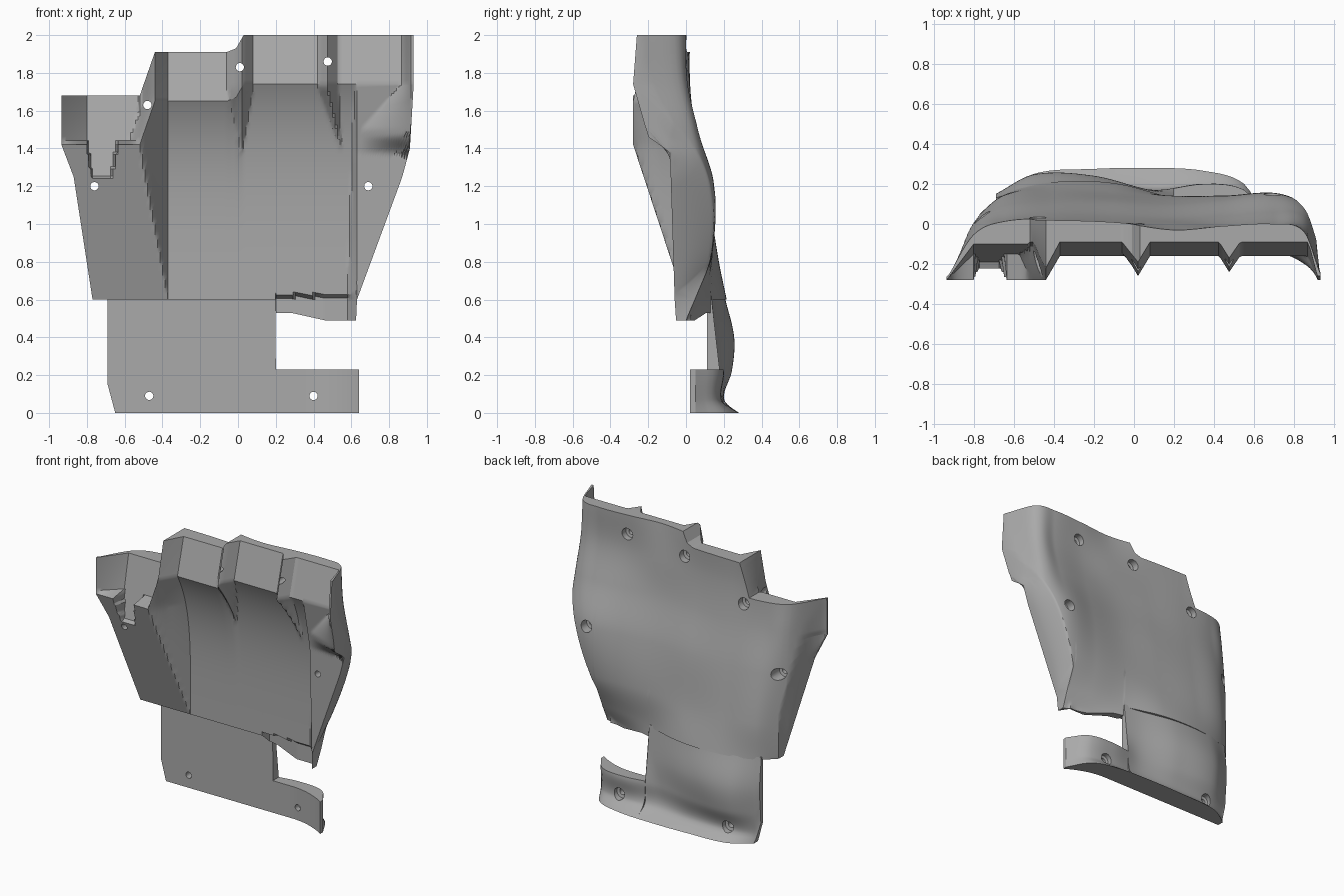
import bpy, bmesh, math

old = bpy.data.objects.get("Cube")
if old:
    bpy.data.objects.remove(old)

grey = bpy.data.materials.new("plain grey")
grey.use_nodes = True
grey.diffuse_color = (0.4, 0.4, 0.4, 1)
grey.node_tree.nodes["Principled BSDF"].inputs["Base Color"].default_value = (0.4, 0.4, 0.4, 1)


def clamp(v):
    return max(0.0, min(1.0, v))


def mix(a, b, t):
    return a + (b - a) * t


def linear(pts, x):
    """Straight-line profile through (x, value) points."""
    for (x0, v0), (x1, v1) in zip(pts, pts[1:]):
        if x <= x1:
            return mix(v0, v1, clamp((x - x0) / (x1 - x0)))
    return pts[-1][1]


def smooth(xs, vs, x):
    """Smooth curve through values at uneven stations."""
    x = max(xs[0], min(xs[-1], x))
    i = max(k for k in range(len(xs) - 1) if xs[k] <= x)

    def slope(k):
        a, b = max(k - 1, 0), min(k + 1, len(xs) - 1)
        return (vs[b] - vs[a]) / (xs[b] - xs[a])
    h = xs[i + 1] - xs[i]
    t = (x - xs[i]) / h
    return ((2*t**3 - 3*t*t + 1) * vs[i] + (t**3 - 2*t*t + t) * h * slope(i)
            + (3*t*t - 2*t**3) * vs[i + 1] + (t**3 - t*t) * h * slope(i + 1))


def skin(xs, zs, rows, x, z):
    return smooth(zs, [smooth(xs, r, x) for r in rows], z)


def slab(name, xs, levels, front, back):
    """Solid between a front and a back surface, made of upright columns."""
    bm = bmesh.new()
    grids = [[], []]
    for x in xs:
        cols = [[], []]
        for z in levels(x):
            f = front(x, z)
            b = max(back(x, z, f), f + 0.012)
            for side, y in enumerate((f, b)):
                cols[side].append(bm.verts.new((x, y, z)))
        for side in (0, 1):
            grids[side].append(cols[side])
    n, m = len(xs), len(grids[0][0])
    for g in grids:
        for i in range(n - 1):
            for j in range(m - 1):
                bm.faces.new((g[i][j], g[i + 1][j], g[i + 1][j + 1], g[i][j + 1]))
    rim = ([(i, 0) for i in range(n)] + [(n - 1, j) for j in range(1, m)]
           + [(i, m - 1) for i in range(n - 2, -1, -1)] + [(0, j) for j in range(m - 2, 0, -1)])
    for (i, j), (k, l) in zip(rim, rim[1:] + rim[:1]):
        bm.faces.new((grids[0][i][j], grids[0][k][l], grids[1][k][l], grids[1][i][j]))
    return finish(bm, name)


def finish(bm, name):
    bmesh.ops.recalc_face_normals(bm, faces=bm.faces)
    mesh = bpy.data.meshes.new(name)
    bm.to_mesh(mesh)
    bm.free()
    ob = bpy.data.objects.new(name, mesh)
    bpy.context.collection.objects.link(ob)
    mesh.materials.append(grey)
    return ob


def stations(lo, hi, step, extra):
    """Even columns, leaving out those that crowd the exact ones."""
    n = round((hi - lo) / step)
    even = [mix(lo, hi, i / n) for i in range(n + 1)]
    return sorted([x for x in even if all(abs(x - e) > .003 for e in extra)] + extra)


# Hand outline: lower and upper edge along x
LOW = [(-.935, 1.42), (-.87, 1.25), (-.77, .6), (.199, .6), (.2, .53), (.28, .53), (.46, .49),
       (.625, .49), (.63, .6), (.87, 1.25), (.91, 1.4), (.93, 1.74)]
TOP = [(-.52, 1.68), (-.44, 1.91), (-.06, 1.91), (-.01, 1.93), (.03, 2)]
BAND = .26


def hand_levels(x):
    lo, hi = linear(LOW, x), linear(TOP, x)
    mid = hi - BAND
    return [mix(lo, mid, j / 64) for j in range(65)] + [mix(mid, hi, j / 12) for j in range(1, 13)]


def ridge(y, x, centre, peak, left, right):
    d = x - centre
    w = left if d < 0 else right
    return mix(peak, y, abs(d) / w) if w > 0 and abs(d) < w else y


def hand_front(x, z):
    mid = linear(TOP, x) - BAND
    # palm floor, tab under the thumb and finger pads
    if z < .62 and x >= .2:
        y = mix(.07, .015, clamp((x - .2) / .25))
    elif z <= mid:
        y = -.01 - .15 * clamp((z - .6) / (mid - .6)) ** 4
    else:
        y = mix(-.16, -.09, (z - mid) / BAND)
    # outer flap with the notched finger rest above it
    crest = mix(-.37, -.52, clamp((z - .6) / .82))
    rest = -.19 + .21 * (z - 1.25)
    if z <= 1.4201 and x < -.37:
        flap = -.28 + (1.42 - z) / .82 * .27
        if z > 1.25 and abs(x + .72) < .05 + .17 * (z - 1.25):
            flap = max(flap, rest)
        y = flap if x <= crest else mix(flap, y, (x - crest) / (-.37 - crest))
    elif x < -.52:
        y = mix(rest, -.28, clamp((-.8 - x) / .135))
    # thumb side flap with the undercut step
    if x > .55:
        edge = linear([(.6, -.06), (1.38, -.085), (1.74, -.16)], z)
        wall = mix(.58, .62, clamp((z - .6) / 1.14))
        if z < 1.74:
            y = mix(y, edge, clamp((x - wall) / (.63 - wall)))
        if z > 1.38:
            outer = linear([(1.38, -.085), (1.46, -.2), (1.74, -.28), (2, -.26)], z)
            start = .65 if z < 1.5 else mix(.65, .87, clamp((z - 1.5) / .24))
            y = mix(y, outer, clamp((x - start) / (.915 - start)))
    # raised webs between the fingers
    if z > 1.42:
        c = mix(-.52, -.44, clamp((z - 1.42) / .23))
        y = ridge(y, x, c, -.28 + .06 * clamp((z - 1.65) / BAND), .06, -.37 - c)
    k = clamp((z - 1.37) / .35)
    y = ridge(y, x, .02, y - .1 * k, .08 * k, .06 * k)
    return ridge(y, x, mix(.55, .475, k), y - .08 * k, .05 * k, .055 * k)


HX = [-.93, -.8, -.65, -.4, -.1, .2, .45, .7, .85, .93]
HZ = [.5, .62, .85, 1.2, 1.5, 1.75, 2]
HAND = [[-.1, .0, .15, .23, .22, .13, .05, -.02, -.06, -.08],
        [-.1, .02, .145, .205, .2, .13, .09, .04, .0, -.06],
        [-.1, .02, .14, .165, .155, .14, .14, .13, .06, -.02],
        [-.2, .0, .09, .11, .11, .1, .12, .15, .1, .0],
        [-.26, -.03, .03, .05, .04, .03, .04, .06, .04, -.1],
        [-.26, -.06, .01, .02, .01, .0, -.01, .0, -.02, -.22],
        [-.26, -.06, .02, .02, .01, -.03, -.01, .0, -.04, -.25]]


def hand_back(x, z, f):
    y = skin(HX, HZ, HAND, x, z)
    if x < -.77 or x > .63:
        reach = .3 if x < 0 else .15
        y = mix(f, y, math.sqrt(clamp((z - linear(LOW, x)) / reach)))
    return y


hand = slab("hand_shell", stations(-.935, .93, .013,
            [-.935, -.87, -.8, -.77, -.52, -.44, -.37, -.06, .02, .03, .08, .199, .2, .475,
             .58, .625, .63, .65, .91, .93]), hand_levels, hand_front, hand_back)

# Wrist plate with the strap reaching out to one side
WX = [-.69, -.5, -.2, .1, .35, .55, .64]
WZ = [0, .07, .22, .4, .62]
WRIST = [[.13, .25, .275, .28, .265, .2, .05],
         [.13, .19, .2, .18, .19, .16, .05],
         [.14, .235, .225, .17, .2, .17, .05],
         [.15, .245, .24, .165, .15, .15, .05],
         [.13, .19, .2, .145, .12, .1, .05]]


def wrist_levels(x):
    lo = linear([(-.69, .15), (-.65, .0)], x)
    hi = linear([(.199, .62), (.2, .23)], x)
    return [mix(lo, hi, j / 32) for j in range(33)]


wrist = slab("wrist_plate", stations(-.69, .64, .03, [-.69, -.65, .199, .2, .6, .64]), wrist_levels,
             lambda x, z: .11 - .09 * clamp((x - .35) / .29) ** 2,
             lambda x, z, f: skin(WX, WZ, WRIST, x, z))


def drill(ob, spots):
    """Through holes, widened where they leave the back."""
    bm = bmesh.new()
    sides = 20
    for x, z, seat in spots:
        rings = [[bm.verts.new((x + r * math.cos(math.tau * i / sides), y,
                                z + r * math.sin(math.tau * i / sides))) for i in range(sides)]
                 for r, y in ((.022, -.6), (.022, seat), (.042, seat + .005), (.042, .6))]
        for a, b in zip(rings, rings[1:]):
            for i in range(sides):
                k = (i + 1) % sides
                bm.faces.new((a[i], a[k], b[k], b[i]))
        bm.faces.new(rings[0])
        bm.faces.new(rings[-1])
    cutter = finish(bm, "hole_cutter")
    cutter.hide_render = True
    mod = ob.modifiers.new("holes", 'BOOLEAN')
    mod.operation, mod.solver, mod.object = 'DIFFERENCE', 'MANIFOLD', cutter
    bpy.context.view_layer.objects.active = ob
    bpy.ops.object.modifier_apply(modifier=mod.name)
    bpy.data.objects.remove(cutter)


drill(hand, [(-.76, 1.2, -.04), (-.48, 1.63, -.02), (.01, 1.83, -.05), (.475, 1.86, -.06), (.69, 1.2, .08)])
drill(wrist, [(-.47, .09, .16), (.4, .09, .15)])

for ob in (hand, wrist):
    bpy.ops.object.select_all(action='DESELECT')
    ob.select_set(True)
    bpy.context.view_layer.objects.active = ob
    bpy.ops.object.shade_smooth_by_angle(angle=math.radians(28))
